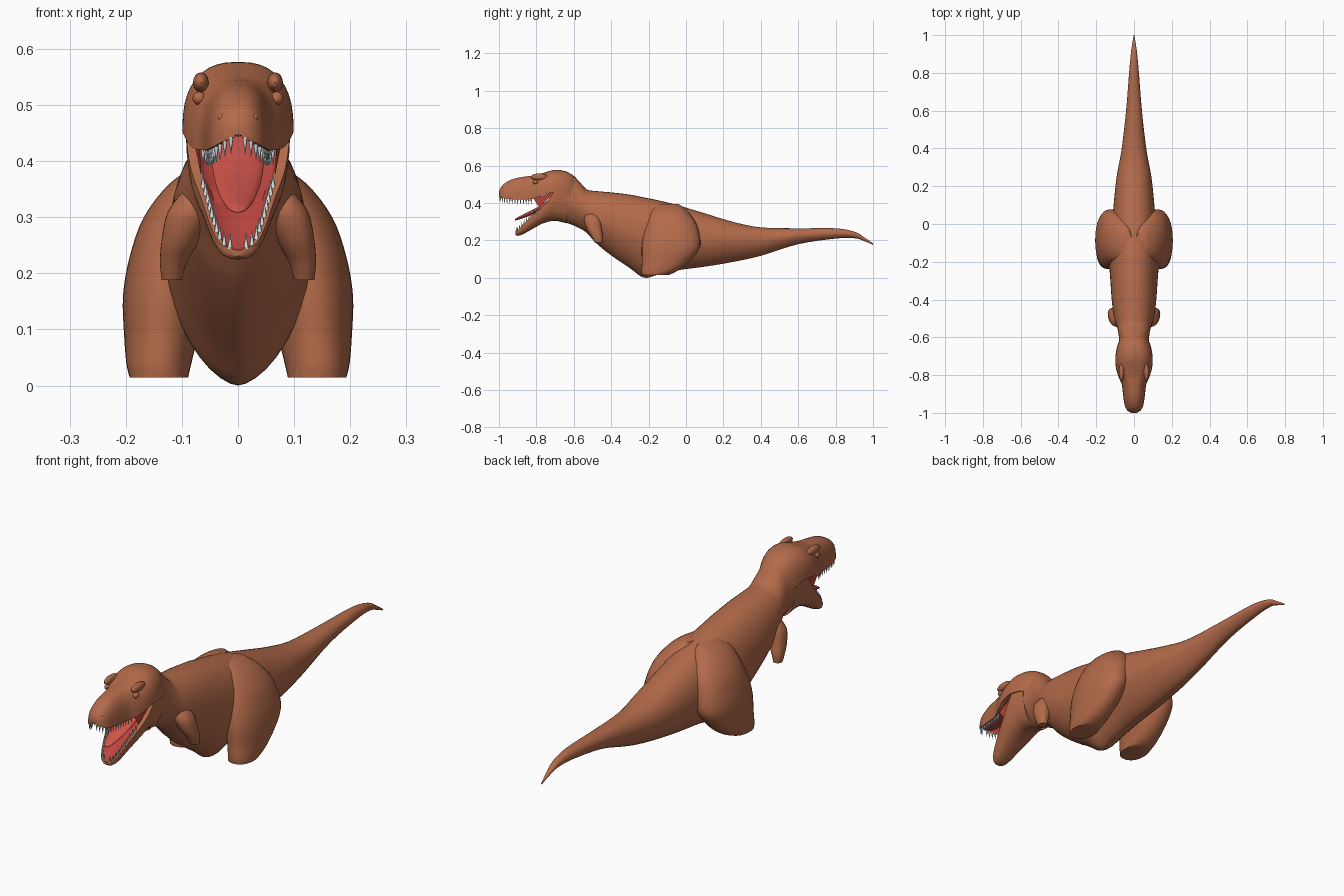
import bpy, bmesh, math
from mathutils import Vector, Matrix

if "Cube" in bpy.data.objects:
    bpy.data.objects.remove(bpy.data.objects["Cube"])


def material(name, rgb):
    m = bpy.data.materials.new(name)
    m.diffuse_color = (*rgb, 1)
    m.use_nodes = True
    m.node_tree.nodes["Principled BSDF"].inputs["Base Color"].default_value = m.diffuse_color
    return m


SKIN = material("brown skin", (0.45, 0.145, 0.068))
MOUTH = material("mouth red", (0.50, 0.06, 0.05))
TONGUE = material("tongue red", (0.62, 0.09, 0.07))
TOOTH = material("tooth white", (0.70, 0.76, 0.78))


def finish(name, bm, mats, angle=45):
    bmesh.ops.recalc_face_normals(bm, faces=bm.faces)
    me = bpy.data.meshes.new(name)
    bm.to_mesh(me)
    bm.free()
    for m in mats:
        me.materials.append(m)
    me.polygons.foreach_set("use_smooth", [True] * len(me.polygons))
    me.set_sharp_from_angle(angle=math.radians(angle))
    ob = bpy.data.objects.new(name, me)
    bpy.context.collection.objects.link(ob)
    return ob


def smooth(rows, k=4):
    """Catmull-Rom interpolation of table rows."""
    out = []
    for i in range(len(rows) - 1):
        a, b, c, d = (rows[max(i - 1, 0)], rows[i], rows[i + 1], rows[min(i + 2, len(rows) - 1)])
        for s in range(k):
            t = s / k
            out.append([0.5 * (2 * q + (r - p) * t + (2 * p - 5 * q + 4 * r - u) * t * t
                               + (3 * q - p - 3 * r + u) * t ** 3)
                        for p, q, r, u in zip(a, b, c, d)])
    return out + [list(rows[-1])]


def loft(name, rings, mats, second=()):
    """Skin closed rings; columns listed in second take the second material."""
    bm = bmesh.new()
    vs = [[bm.verts.new(p) for p in r] for r in rings]
    n = len(vs[0])
    for a, b in zip(vs, vs[1:]):
        for j in range(n):
            k = (j + 1) % n
            f = bm.faces.new((a[j], a[k], b[k], b[j]))
            f.material_index = 1 if j in second else 0
    bm.faces.new(vs[0])
    bm.faces.new(vs[-1])
    return finish(name, bm, mats)


def power(v, n):
    return math.copysign(abs(v) ** (2 / n), v)


def angles(n):
    return [2 * math.pi * i / n for i in range(n)]


# Torso, neck and tail: y, top, widest height, bottom, half width
body = [(1.0, .184, .18, .176, .002), (.95, .219, .21, .198, .010), (.9, .247, .23, .212, .017),
        (.8, .265, .237, .21, .026), (.6, .265, .225, .18, .042), (.4, .27, .20, .118, .065),
        (.25, .30, .20, .085, .092), (.1, .345, .20, .06, .108), (-.05, .39, .21, .04, .12),
        (-.15, .415, .22, .017, .128), (-.225, .43, .225, .001, .13), (-.3, .445, .25, .052, .125),
        (-.4, .457, .29, .12, .118), (-.48, .464, .32, .185, .108), (-.53, .473, .35, .24, .095),
        (-.57, .515, .38, .266, .084), (-.61, .553, .40, .284, .080), (-.655, .565, .42, .298, .084)]


def body_ring(y, top, mid, bot, w):
    pts = []
    for t in angles(40):
        c, s = math.cos(t), math.sin(t)
        n = 2.1 if s >= 0 else 1.65
        pts.append((w * power(c, n), y, mid + (top - mid if s >= 0 else mid - bot) * power(s, n)))
    return pts


loft("body", [body_ring(*r) for r in smooth(body)], [SKIN])

# Skull and lower jaw: y, rim height, outer height, half width
skull = [(-.59, .43, .53, .062), (-.62, .44, .559, .079), (-.66, .45, .574, .092),
         (-.71, .456, .576, .099), (-.76, .445, .562, .096), (-.81, .425, .548, .082),
         (-.85, .42, .543, .065), (-.92, .42, .53, .056), (-.97, .425, .505, .046),
         (-.994, .435, .477, .027), (-1.0, .443, .46, .008)]
jaw = [(-.64, .47, .292, .084), (-.70, .462, .305, .093), (-.76, .39, .293, .085),
       (-.82, .335, .262, .066), (-.87, .285, .234, .049), (-.90, .254, .225, .033),
       (-.912, .245, .231, .013)]
ARC = 20


def jaw_ring(y, rim, outer, w, n=2.5):
    pts = []
    for i in range(ARC + 1):
        t = math.pi * i / ARC
        pts.append((w * power(math.cos(t), n), y, rim + (outer - rim) * power(math.sin(t), n)))
    d = (outer - rim) * 0.22
    for fx, fz in ((-.78, 0), (-.62, .9), (0, 1.2), (.62, .9), (.78, 0)):
        pts.append((w * fx, y, rim + d * fz))
    return pts


lining = range(ARC + 1, ARC + 5)
loft("skull", [jaw_ring(*r) for r in smooth(skull)], [SKIN, MOUTH], lining)
loft("lower_jaw", [jaw_ring(*r) for r in smooth(jaw)], [SKIN, MOUTH], lining)

# Tongue: y, centre height, half width, half thickness
tongue = [(-.70, .43, .05, .014), (-.78, .372, .043, .014), (-.85, .338, .032, .011),
          (-.9, .317, .018, .007), (-.915, .31, .004, .002)]
loft("tongue", [[(w * math.cos(t), y, z + h * math.sin(t)) for t in angles(20)]
                for y, z, w, h in smooth(tongue)], [TONGUE])


# Teeth along both rims
def teeth(name, rows, y_back, direction, length):
    bm = bmesh.new()
    last = None
    for y, rim, outer, w in smooth(rows, 24):
        here = Vector((w, y))
        if y > y_back or (last and (here - last).length < .013):
            continue
        last = here
        for s in (-1, 1):
            rot = Matrix.Rotation(math.pi if direction < 0 else 0, 4, 'X')
            pos = Matrix.Translation((s * w * .86, y + .003, rim + direction * length * .4))
            bmesh.ops.create_cone(bm, cap_ends=True, segments=8, radius1=.0045, radius2=.0006,
                                  depth=length, matrix=pos @ rot)
    finish(name, bm, [TOOTH])


teeth("upper_teeth", skull, -.83, -1, .03)
teeth("lower_teeth", jaw, -.80, 1, .028)

# Legs and arms cut off as stumps: height, centre x, centre y, half sizes x and y
thigh = [(.014, .141, -.165, .052, .07), (.04, .141, -.14, .058, .098), (.09, .137, -.108, .066, .128),
         (.16, .13, -.082, .075, .155), (.23, .115, -.078, .078, .15), (.30, .09, -.08, .078, .13),
         (.36, .06, -.095, .062, .10), (.395, .04, -.10, .03, .06)]
arm = [(.188, .118, -.468, .018, .02), (.22, .115, -.475, .024, .03), (.26, .102, -.49, .034, .04),
       (.31, .085, -.50, .04, .045), (.35, .07, -.50, .025, .03)]


def limb(name, rows, s):
    loft(name, [[(s * (cx + rx * power(math.cos(t), 2.2)), cy + ry * power(math.sin(t), 2.2), z)
                 for t in angles(32)] for z, cx, cy, rx, ry in smooth(rows)], [SKIN])


def ball(name, centre, radii):
    bm = bmesh.new()
    mat = Matrix.Translation(centre) @ Matrix.Diagonal((*radii, 1))
    bmesh.ops.create_uvsphere(bm, u_segments=20, v_segments=12, radius=1, matrix=mat)
    finish(name, bm, [SKIN])


for side, s in (("left", 1), ("right", -1)):
    limb(side + "_thigh", thigh, s)
    limb(side + "_arm", arm, s)
    # Brow, eye and nostril bumps
    ball(side + "_brow", (s * .066, -.785, .54), (.014, .045, .018))
    ball(side + "_eye", (s * .069, -.805, .512), (.012, .014, .012))
    ball(side + "_nostril", (s * .029, -.972, .478), (.008, .010, .008))
    # Skin at the corner of the mouth
    bm = bmesh.new()
    bm.faces.new([bm.verts.new(p) for p in ((s * .083, -.70, .462), (s * .068, -.815, .424),
                                            (s * .066, -.785, .375))])
    finish(side + "_cheek_skin", bm, [MOUTH])
